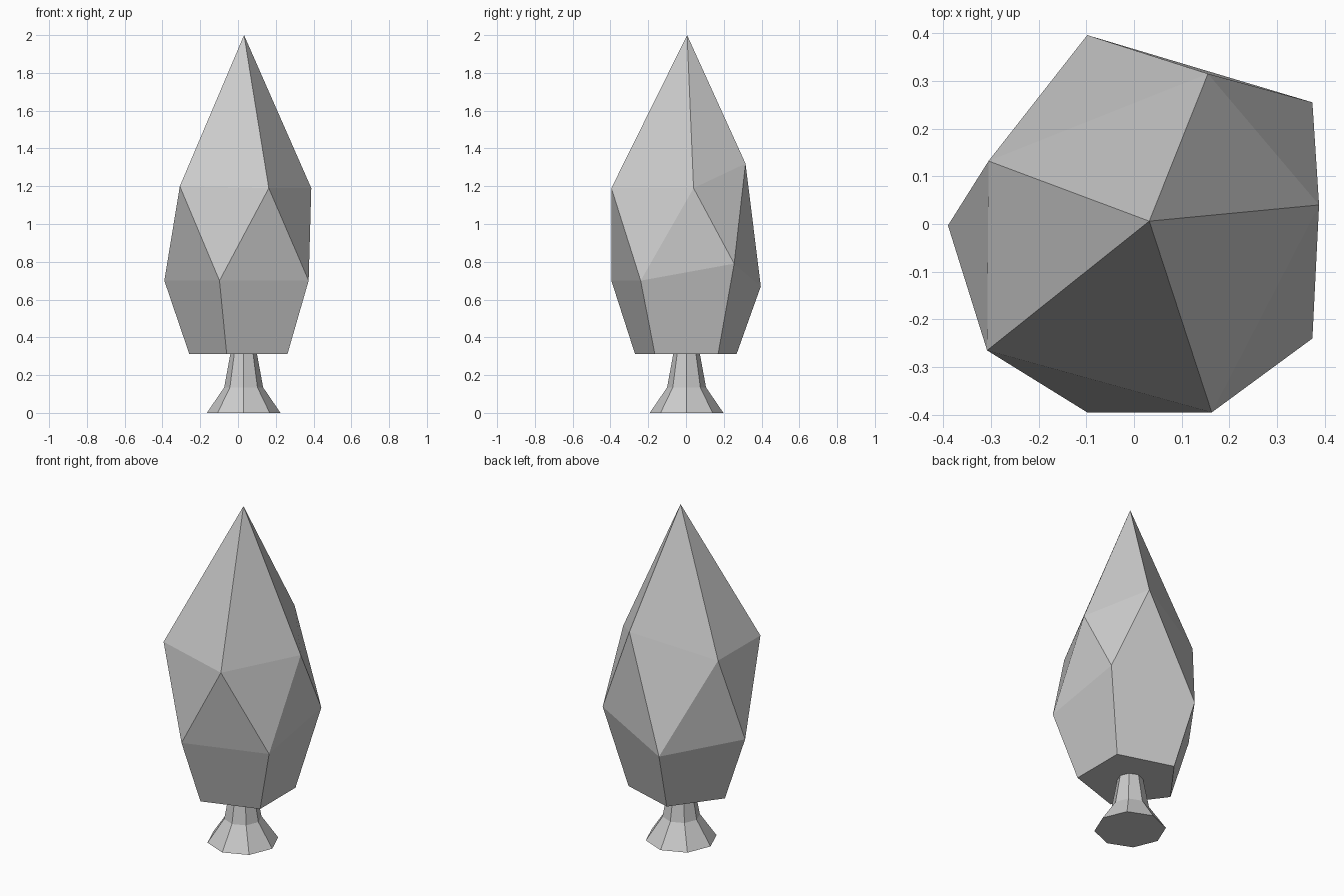
import bpy
import math

if "Cube" in bpy.data.objects:
    bpy.data.objects.remove(bpy.data.objects["Cube"])


def make_object(name, verts, faces):
    mesh = bpy.data.meshes.new(name)
    mesh.from_pydata(verts, [], faces)
    mesh.validate()
    mesh.update()
    obj = bpy.data.objects.new(name, mesh)
    bpy.context.collection.objects.link(obj)
    return obj


# Trunk: flared eight-sided post, as (radius, height) rings
SIDES = 8
CX, CY = 0.03, 0.003
profile = [(0.195, 0.0), (0.103, 0.135), (0.07, 0.315)]
verts = [(CX + r * math.cos(2 * math.pi * i / SIDES),
          CY + r * math.sin(2 * math.pi * i / SIDES), z)
         for r, z in profile for i in range(SIDES)]
faces = [tuple(reversed(range(SIDES))), tuple(range(2 * SIDES, 3 * SIDES))]
for k in range(len(profile) - 1):
    for i in range(SIDES):
        a, b = k * SIDES + i, k * SIDES + (i + 1) % SIDES
        faces.append((a, b, b + SIDES, a + SIDES))
make_object("trunk", verts, faces)

# Foliage: irregular five-sided crown, rings listed counter-clockwise
bottom = [(0.262, -0.165, 0.312), (0.262, 0.17, 0.312), (-0.06, 0.268, 0.312),
          (-0.258, 0.0, 0.312), (-0.06, -0.27, 0.312)]
middle = [(0.374, -0.24, 0.70), (0.374, 0.255, 0.79), (-0.098, 0.396, 0.67),
          (-0.39, -0.003, 0.70), (-0.098, -0.395, 0.70)]
upper = [(0.388, 0.04, 1.19), (0.155, 0.315, 1.32), (-0.305, 0.132, 1.20),
         (-0.308, -0.265, 1.20), (0.163, -0.395, 1.19)]
apex = (0.032, 0.006, 2.0)
faces = [(4, 3, 2, 1, 0)]
for i in range(5):
    j = (i + 1) % 5
    faces += [(i, j, 5 + j, 5 + i),            # lower skirt
              (5 + i, 5 + j, 10 + i),          # zigzag band
              (5 + j, 10 + j, 10 + i),
              (10 + i, 10 + j, 15)]            # tip
make_object("foliage", bottom + middle + upper + [apex], faces)
